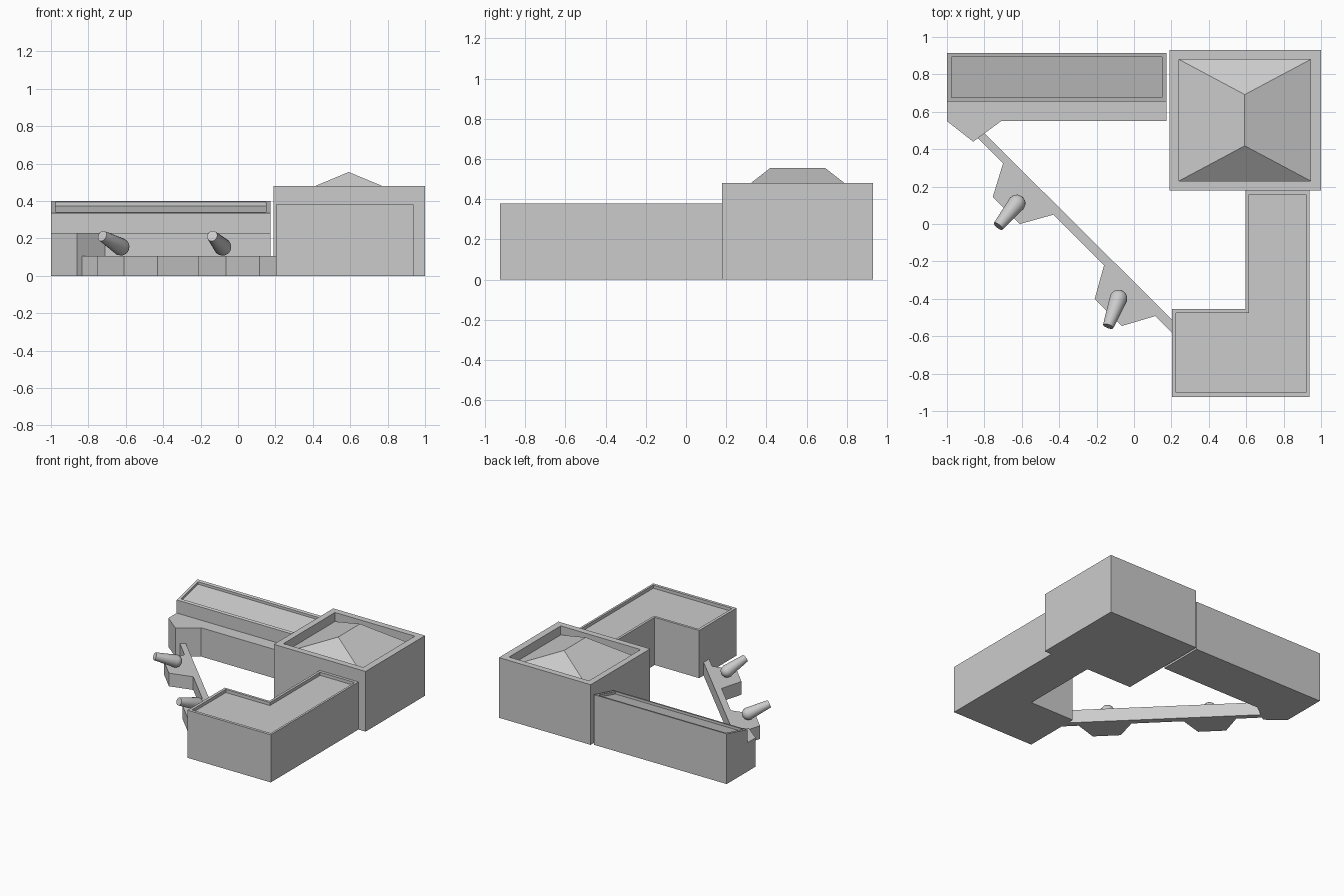
import bpy, bmesh, math
from mathutils import Vector, Matrix

if "Cube" in bpy.data.objects:
    bpy.data.objects.remove(bpy.data.objects["Cube"])


def finish(bm, name):
    bmesh.ops.recalc_face_normals(bm, faces=bm.faces[:])
    me = bpy.data.meshes.new(name)
    bm.to_mesh(me)
    bm.free()
    ob = bpy.data.objects.new(name, me)
    bpy.context.collection.objects.link(ob)
    return ob


def ring(bm, pts, z):
    """Loop of vertices; z is a number or a function of y."""
    return [bm.verts.new((x, y, z(y) if callable(z) else z)) for x, y in pts]


def bridge(bm, a, b):
    n = len(a)
    for i in range(n):
        j = (i + 1) % n
        bm.faces.new((a[i], a[j], b[j], b[i]))


def prism(name, pts, top):
    bm = bmesh.new()
    a, b = ring(bm, pts, 0), ring(bm, pts, top)
    bm.faces.new(a)
    bm.faces.new(b)
    bridge(bm, a, b)
    return finish(bm, name)


def walled_block(name, outer, inner, top, floor, ridge=None):
    """Solid block with a parapet; the roof is flat, sloped or hipped."""
    bm = bmesh.new()
    loops = [ring(bm, outer, 0), ring(bm, outer, top),
             ring(bm, inner, top), ring(bm, inner, floor)]
    bm.faces.new(loops[0])
    for a, b in zip(loops, loops[1:]):
        bridge(bm, a, b)
    f = loops[-1]
    if ridge:
        s, n = [bm.verts.new(p) for p in ridge]
        for face in ((f[0], f[1], s), (f[1], f[2], n, s),
                     (f[2], f[3], n), (f[3], f[0], s, n)):
            bm.faces.new(face)
    else:
        bm.faces.new(f)
    return finish(bm, name)


def rect(x0, x1, y0, y1):
    return [(x0, y0), (x1, y0), (x1, y1), (x0, y1)]


def ell(x0, xm, x1, y0, ym, y1):
    return [(x0, y0), (x1, y0), (x1, y1), (xm, y1), (xm, ym), (x0, ym)]


# Corner keep with hipped roof behind the parapet
walled_block("keep", rect(0.19, 1.0, 0.18, 0.93), rect(0.24, 0.945, 0.23, 0.88),
             0.48, 0.408, [(0.592, 0.418, 0.555), (0.592, 0.692, 0.555)])

# L-shaped east wing
walled_block("east_wing", ell(0.202, 0.595, 0.937, -0.925, -0.455, 0.18),
             ell(0.225, 0.615, 0.92, -0.902, -0.475, 0.157), 0.38, 0.355)

# North wing with a gently sloping recessed roof
slope = lambda y: 0.335 + 0.25 * (y - 0.655)
walled_block("north_wing", rect(-1, 0.173, 0.655, 0.915),
             rect(-0.977, 0.15, 0.677, 0.893), slope, lambda y: slope(y) - 0.02)

# Lower terrace in front of the north wing, with a pointed bastion
prism("terrace", [(-1, 0.655), (-1, 0.55), (-0.86, 0.44), (-0.71, 0.55),
                  (0.173, 0.55), (0.173, 0.655)], 0.23)

# Low diagonal wall with two gun platforms
prism("gun_wall", [(-0.835, 0.46), (-0.70, 0.325), (-0.755, 0.145), (-0.61, 0.0),
                   (-0.43, 0.05), (-0.16, -0.22), (-0.21, -0.4), (-0.065, -0.545),
                   (0.115, -0.492), (0.202, -0.58), (0.202, -0.51), (-0.80, 0.485)], 0.105)


# Tapered cannons with a rounded breech
def cannon(name, breech, muzzle):
    breech, muzzle = Vector(breech), Vector(muzzle)
    axis = muzzle - breech
    r0, r1, sides = 0.047, 0.029, 20
    prof = [(r0 * math.cos(a), -r0 * math.sin(a))
            for a in (math.radians(d) for d in (75, 50, 25, 0))]
    prof.append((r1, axis.length))
    bm = bmesh.new()
    rings = []
    for r, h in prof:
        pts = [(r * math.cos(math.tau * i / sides), r * math.sin(math.tau * i / sides))
               for i in range(sides)]
        rings.append(ring(bm, pts, h))
    for a, b in zip(rings, rings[1:]):
        bridge(bm, a, b)
    bm.faces.new(rings[0])
    bm.faces.new(rings[-1])
    rot = axis.to_track_quat('Z', 'Y').to_matrix().to_4x4()
    bm.transform(Matrix.Translation(breech) @ rot)
    ob = finish(bm, name)
    bpy.ops.object.select_all(action='DESELECT')
    ob.select_set(True)
    bpy.context.view_layer.objects.active = ob
    bpy.ops.object.shade_smooth_by_angle(angle=math.radians(40))


cannon("cannon_west", (-0.627, 0.11, 0.155), (-0.726, -0.012, 0.213))
cannon("cannon_south", (-0.083, -0.398, 0.155), (-0.138, -0.547, 0.213))
